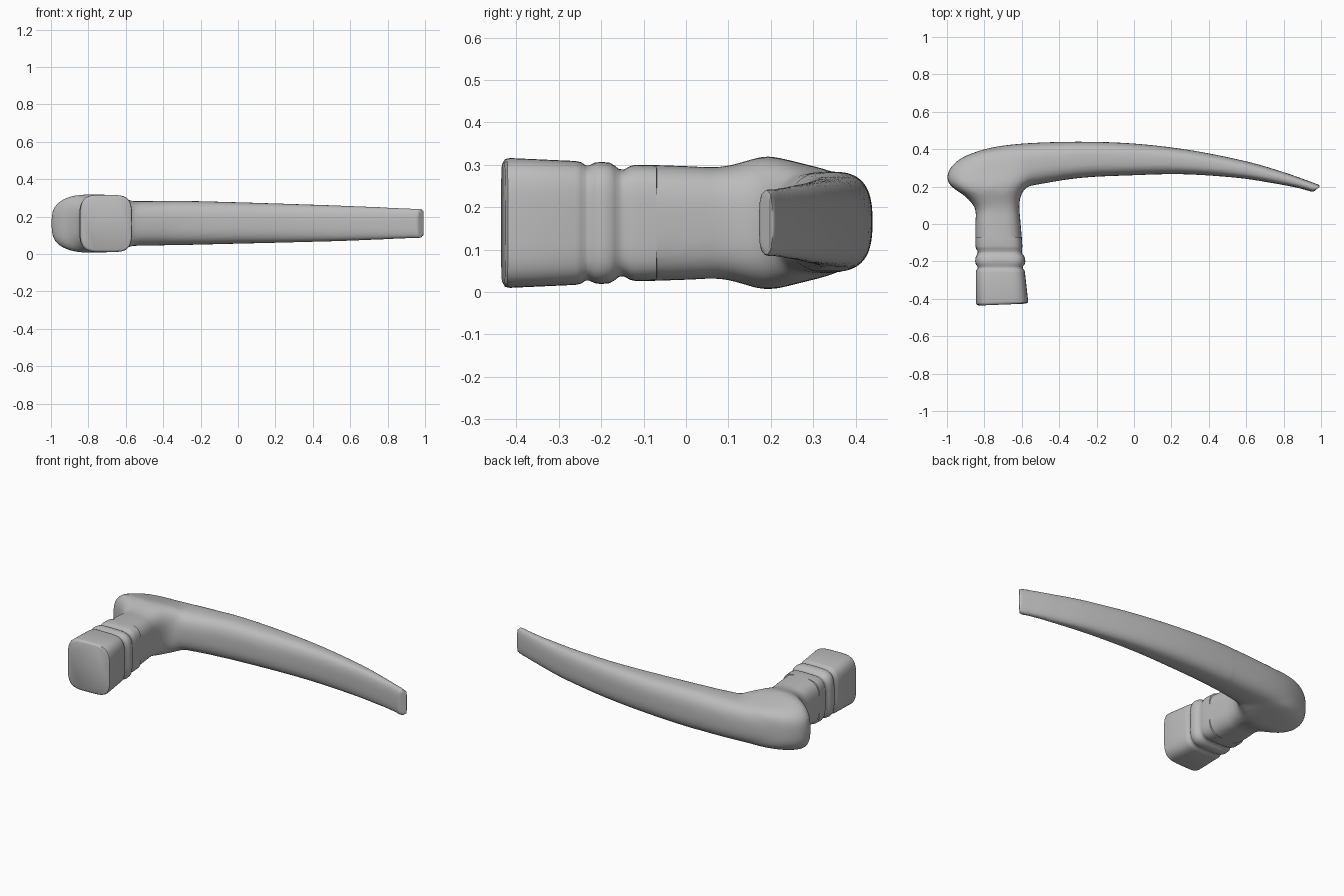
import bpy, bmesh, math
from mathutils import Vector

cube = bpy.data.objects.get("Cube")
if cube:
    bpy.data.objects.remove(cube)

metal = bpy.data.materials.new("satin grey metal")
metal.use_nodes = True
grey = (0.5, 0.5, 0.5, 1)
metal.diffuse_color = grey
metal.node_tree.nodes["Principled BSDF"].inputs["Base Color"].default_value = grey


def signed_power(value, power):
    return math.copysign(abs(value) ** power, value)


def refine(stations, steps):
    """Catmull-Rom interpolation between the stations."""
    result = []
    last = len(stations) - 1
    for i in range(last):
        a, b, c, d = (stations[max(0, min(last, i + k))] for k in (-1, 0, 1, 2))
        for s in range(steps):
            t = s / steps
            result.append([q + t / 2 * (r - p + t * (2 * p - 5 * q + 4 * r - e
                           + t * (3 * (q - r) + e - p)))
                           for p, q, r, e in zip(a, b, c, d)])
    return result + [stations[-1]]


def loft(bm, stations, roundness, sides=48):
    """Skin of squarish rings; station = plan edge A, plan edge B, z low, z high."""
    rings = []
    for ax, ay, bx, by, low, high in stations:
        a, b = Vector((ax, ay, 0)), Vector((bx, by, 0))
        ring = []
        for k in range(sides):
            angle = math.tau * k / sides
            u = signed_power(math.cos(angle), 2 / roundness)
            w = signed_power(math.sin(angle), 2 / roundness)
            p = (a + b) / 2 + (b - a) / 2 * u
            p.z = (low + high) / 2 + (high - low) / 2 * w
            ring.append(bm.verts.new(p))
        rings.append(ring)
    for r, s in zip(rings, rings[1:]):
        for k in range(sides):
            n = (k + 1) % sides
            bm.faces.new((r[k], r[n], s[n], s[k]))
    bm.faces.new(rings[0][::-1])
    bm.faces.new(rings[-1])
    bmesh.ops.recalc_face_normals(bm, faces=bm.faces)


def make_object(name, bm):
    mesh = bpy.data.meshes.new(name)
    bm.to_mesh(mesh)
    bm.free()
    obj = bpy.data.objects.new(name, mesh)
    bpy.context.collection.objects.link(obj)
    mesh.materials.append(metal)
    return obj


def shade(obj, degrees):
    bpy.ops.object.select_all(action='DESELECT')
    obj.select_set(True)
    bpy.context.view_layer.objects.active = obj
    bpy.ops.object.shade_smooth_by_angle(angle=math.radians(degrees))


MID = 0.163


def across(rows):
    """Rows (y, left x, right x, half height) as loft stations."""
    return [(x0, y, x1, y, MID - h, MID + h) for y, x0, x1, h in rows]


# Curved grip lever, tapering to the tilted tip
lever = [
    (-.98, .28, -.98, .21, .09, .24),
    (-.94, .34, -.93, .18, .055, .275),
    (-.8, .40, -.8, .17, .045, .285),
    (-.6, .43, -.58, .2, .043, .283),
    (-.3, .44, -.3, .245, .048, .284),
    (0, .43, -.02, .26, .055, .277),
    (.3, .395, .26, .266, .062, .268),
    (.6, .335, .55, .247, .07, .258),
    (.8, .277, .75, .217, .078, .25),
    (.92, .235, .88, .192, .082, .245),
    (1.0, .205, .957, .17, .086, .241),
]
# Neck flaring into the rounded head
head = [
    (-.14, -.84, -.6, .128),
    (-.12, -.848, -.597, .137),
    (0, -.848, -.606, .134),
    (.07, -.846, -.612, .131),
    (.11, -.866, -.613, .137),
    (.15, -.905, -.605, .149),
    (.18, -.95, -.59, .157),
    (.21, -.985, -.56, .156),
    (.24, -1.0, -.52, .149),
    (.28, -.993, -.5, .139),
    (.32, -.965, -.5, .129),
    (.36, -.91, -.5, .116),
    (.39, -.83, -.55, .1),
]
lever_bm = bmesh.new()
loft(lever_bm, refine(lever, 8), 2.8)
loft(lever_bm, refine(across(head), 4), 3.2)
body = make_object("lever_and_head", lever_bm)

# Fuse both skins, then soften only the junction
remesh = body.modifiers.new("fuse", 'REMESH')
remesh.mode = 'VOXEL'
remesh.voxel_size = 0.01
graph = bpy.context.evaluated_depsgraph_get()
fused = bmesh.new()
fused.from_mesh(body.evaluated_get(graph).to_mesh())
body.modifiers.clear()
junction = [v for v in fused.verts if v.co.x < -.35 and v.co.y > .05]
for _ in range(14):
    bmesh.ops.smooth_vert(fused, verts=junction, factor=0.5,
                          use_axis_x=True, use_axis_y=True, use_axis_z=True)
rest = [v for v in fused.verts if v.co.x < .94]
for _ in range(3):
    bmesh.ops.smooth_vert(fused, verts=rest, factor=0.5,
                          use_axis_x=True, use_axis_y=True, use_axis_z=True)
fused.to_mesh(body.data)
fused.free()
shade(body, 40)

# Square socket with a raised collar ring between two grooves
socket = [
    (-.436, -.83, -.58, .141),
    (-.43, -.842, -.568, .151),
    (-.42, -.845, -.566, .153),
    (-.26, -.846, -.583, .146),
    (-.247, -.843, -.586, .143),
    (-.237, -.836, -.594, .136),
    (-.228, -.836, -.594, .136),
    (-.215, -.846, -.584, .142),
    (-.2, -.849, -.581, .144),
    (-.18, -.848, -.583, .142),
    (-.168, -.842, -.59, .135),
    (-.158, -.836, -.598, .127),
    (-.146, -.836, -.6, .126),
    (-.132, -.844, -.598, .134),
    (-.118, -.848, -.597, .137),
    (-.07, -.848, -.6, .1355),
    (-.06, -.8, -.65, .1),
]
socket_bm = bmesh.new()
stations = across(socket)
# Skew the end face slightly
stations[:3] = [(a, y, b, y + .01, lo, hi) for a, y, b, _, lo, hi in stations[:3]]
loft(socket_bm, stations, 4.2, 64)
shade(make_object("socket_and_collar", socket_bm), 50)
